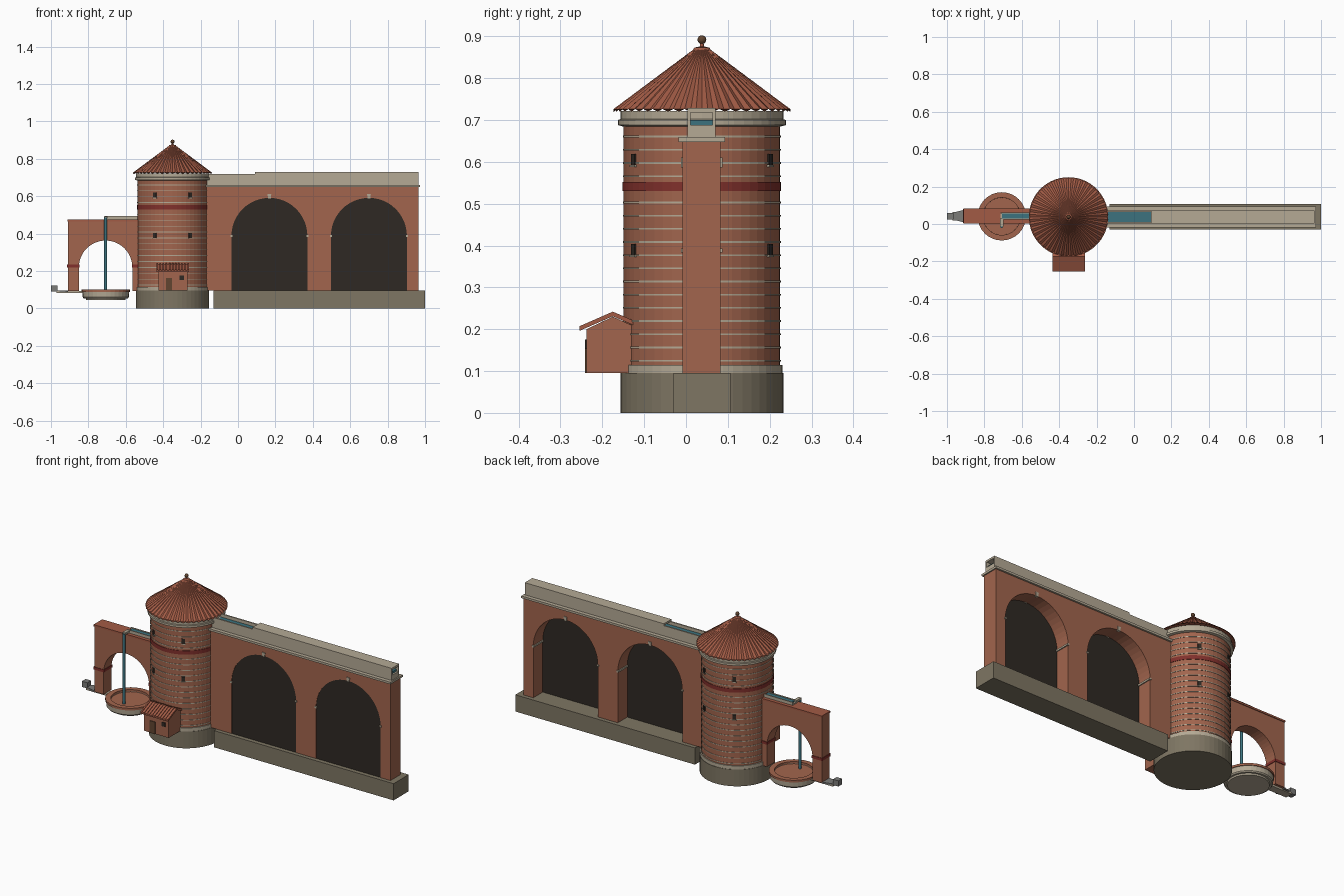
import bpy, bmesh, math
from math import sin, cos, pi

if "Cube" in bpy.data.objects:
    bpy.data.objects.remove(bpy.data.objects["Cube"])

def material(name, rgb):
    m = bpy.data.materials.new(name)
    m.diffuse_color = (*rgb, 1)
    m.use_nodes = True
    m.node_tree.nodes["Principled BSDF"].inputs["Base Color"].default_value = m.diffuse_color
    return m

BRICK = material("brick", (0.36, 0.13, 0.075))
TILE = material("roof_tile", (0.36, 0.105, 0.06))
STONE = material("stone", (0.46, 0.40, 0.30))
BASE = material("base_stone", (0.21, 0.18, 0.125))
DARK = material("dark", (0.028, 0.022, 0.017))
RED = material("red_band", (0.22, 0.03, 0.025))
WATER = material("water", (0.045, 0.17, 0.21))
GREY = material("grey_metal", (0.2, 0.2, 0.19))
WOOD = material("wood", (0.12, 0.06, 0.03))
TX, TY = -0.35, 0.038          # tower axis

def finish(name, bm, mat):
    bmesh.ops.recalc_face_normals(bm, faces=bm.faces)
    me = bpy.data.meshes.new(name)
    bm.to_mesh(me)
    bm.free()
    me.materials.append(mat)
    ob = bpy.data.objects.new(name, me)
    bpy.context.collection.objects.link(ob)
    return ob

def prism(name, pts, axis, a, b, mat):
    """Extrude a 2D outline along an axis from a to b."""
    place = {'x': lambda p, t: (t, p[0], p[1]),
             'y': lambda p, t: (p[0], t, p[1]),
             'z': lambda p, t: (p[0], p[1], t)}[axis]
    bm = bmesh.new()
    lo = [bm.verts.new(place(p, a)) for p in pts]
    hi = [bm.verts.new(place(p, b)) for p in pts]
    bm.faces.new(lo)
    bm.faces.new(hi)
    for i in range(len(pts)):
        j = (i + 1) % len(pts)
        bm.faces.new((lo[i], lo[j], hi[j], hi[i]))
    return finish(name, bm, mat)

def box(name, x, y, z, mat):
    return prism(name, [(x[0], y[0]), (x[1], y[0]), (x[1], y[1]), (x[0], y[1])], 'z', *z, mat)

def lathe(name, profile, mat, cx=TX, cy=TY, n=48, wave=0.0):
    """Revolve (radius, z) points; wave raises every other column to make ribs."""
    bm = bmesh.new()
    rings = []
    for r, z in profile:
        rings.append([bm.verts.new((cx + r * cos(2 * pi * i / n), cy + r * sin(2 * pi * i / n),
                                    z + wave * r * (i % 2))) for i in range(n)])
    for a, b in zip(rings, rings[1:]):
        for i in range(n):
            j = (i + 1) % n
            bm.faces.new((a[i], a[j], b[j], b[i]))
    bm.faces.new(rings[0])
    bm.faces.new(rings[-1])
    return finish(name, bm, mat)

def arc(c, r, z, n=24):
    return [(c - r * cos(pi * i / n), z + r * sin(pi * i / n)) for i in range(n + 1)]

def arch_wall(name, x, y, z, arches, mat):
    pts = [(x[0], z[0])]
    for c, r, s in arches:
        pts += [(c - r, z[0])] + arc(c, r, s) + [(c + r, z[0])]
    pts += [(x[1], z[0]), (x[1], z[1]), (x[0], z[1])]
    return prism(name, pts, 'y', *y, mat)

# Tower drum
lathe("tower_base", [(0.195, 0), (0.195, 0.095)], BASE)
lathe("tower_plinth", [(0.193, 0.095), (0.193, 0.115)], STONE)
lathe("tower_body", [(0.187, 0.115), (0.187, 0.69)], BRICK)
for i in range(18):
    z = 0.125 + i * 0.0315
    if not 0.525 < z < 0.555:
        lathe(f"stone_course_{i}", [(0.189, z - 0.002), (0.189, z + 0.002)], STONE)
lathe("tower_red_band", [(0.1895, 0.53), (0.1895, 0.552)], RED)
lathe("tower_cornice", [(0.19, 0.685), (0.201, 0.688), (0.201, 0.7), (0.195, 0.702), (0.195, 0.722)], STONE)

# Ribbed conical roof in overlapping rows, and finial
rows, profile = 9, []
for k in range(rows):
    t0, t1 = k / rows, (k + 1) / rows
    profile += [(0.212 - 0.194 * t0, 0.72 + 0.15 * t0),
                (0.212 - 0.194 * t1 - 0.002, 0.72 + 0.15 * t1 + 0.001)]
lathe("tower_roof", profile, TILE, n=96, wave=0.03)
lathe("roof_cap", [(0.022, 0.866), (0.018, 0.873), (0.005, 0.876), (0.004, 0.886)], TILE, n=16)
bm = bmesh.new()
bmesh.ops.create_uvsphere(bm, u_segments=16, v_segments=10, radius=0.0105)
finish("roof_finial", bm, WOOD).location = (TX, TY, 0.892)

# Slit windows, four around at two heights
for i, deg in enumerate((60, 120, 240, 300)):
    a = math.radians(deg)
    for z in (0.39, 0.605):
        for nm, w, z0, z1, d, m in (("slit_window", 0.009, -0.013, 0.014, 0.191, DARK),
                                    ("window_sill", 0.011, -0.017, -0.013, 0.193, STONE)):
            ob = box(f"{nm}_{i}_{z}", (0.175, d), (-w, w), (z + z0, z + z1), m)
            ob.location = (TX, TY, 0)
            ob.rotation_euler.z = a

# Aqueduct wall with two blind arches
ARCHES = [(0.168, 0.203, 0.388), (0.70, 0.203, 0.388)]
box("aqueduct_base", (-0.13, 1.0), (-0.03, 0.106), (0, 0.095), BASE)
arch_wall("aqueduct_wall", (-0.2, 0.965), (-0.008, 0.083), (0.095, 0.65), ARCHES, BRICK)
box("aqueduct_cornice", (-0.18, 0.972), (-0.018, 0.093), (0.648, 0.66), STONE)
for i, (c, r, s) in enumerate(ARCHES):
    prism(f"arch_panel_{i}", [(c - r, 0.095)] + arc(c, r, s) + [(c + r, 0.095)], 'y', -0.006, -0.002, DARK)
    top = s + r
    for side, y in (("front", (-0.012, 0.0)), ("back", (0.075, 0.087))):
        prism(f"keystone_{side}_{i}", [(c - 0.007, top - 0.004), (c + 0.007, top - 0.004),
                                       (c + 0.01, top + 0.02), (c - 0.01, top + 0.02)], 'y', *y, STONE)
    for sg in (-1, 1):
        e = c + sg * r
        box(f"impost_{i}_{sg}", (e - 0.006, e + 0.006), (-0.012, 0.087), (s - 0.005, s + 0.005), STONE)

# Water channel on top, covered from x = 0.09
prism("channel", [(0.003, 0.66), (0.071, 0.66), (0.071, 0.718), (0.063, 0.718), (0.063, 0.688),
                  (0.011, 0.688), (0.011, 0.718), (0.003, 0.718)], 'x', -0.2, 0.965, STONE)
box("channel_water", (-0.2, 0.955), (0.011, 0.063), (0.688, 0.7), WATER)
box("channel_cover", (0.09, 0.965), (0.003, 0.071), (0.718, 0.729), STONE)

# Small fountain arch on the left
arch_wall("fountain_wall", (-0.91, -0.52), (0.008, 0.078), (0.093, 0.468), [(-0.708, 0.143, 0.22)], BRICK)
box("fountain_wall_cap", (-0.912, -0.53), (0.004, 0.082), (0.466, 0.476), TILE)
for i, x in enumerate(((-0.914, -0.848), (-0.568, -0.53))):
    box(f"pier_red_band_{i}", x, (0.005, 0.081), (0.22, 0.235), RED)

# Feed gutter, spout and falling water
prism("gutter", [(0.024, 0.476), (0.062, 0.476), (0.062, 0.493), (0.056, 0.493), (0.056, 0.484),
                 (0.03, 0.484), (0.03, 0.493), (0.024, 0.493)], 'x', -0.715, -0.52, STONE)
box("gutter_water", (-0.705, -0.52), (0.03, 0.056), (0.484, 0.489), WATER)
box("spout", (-0.717, -0.699), (-0.014, 0.03), (0.48, 0.492), STONE)
lathe("falling_water", [(0.008, 0.085), (0.008, 0.485)], WATER, -0.708, -0.013, 12)

# Round basin
BX, BY = -0.707, 0.041
lathe("basin_foot", [(0.105, 0.046), (0.108, 0.056)], STONE, BX, BY, 32)
lathe("basin", [(0.118, 0.054), (0.123, 0.06), (0.125, 0.09), (0.1, 0.09), (0.098, 0.07)], STONE, BX, BY, 32)
lathe("basin_rim", [(0.1, 0.088), (0.129, 0.088), (0.129, 0.1), (0.1, 0.1), (0.1, 0.078)], BRICK, BX, BY, 32)
lathe("basin_water", [(0.1, 0.075), (0.1, 0.085)], WATER, BX, BY, 32)

# Overflow chute at the far left
box("overflow_slab", (-0.97, -0.82), (0.02, 0.064), (0.083, 0.094), STONE)
prism("overflow_chute", [(-0.97, 0.024), (-0.97, 0.06), (-0.91, 0.075), (-0.91, 0.009)], 'z', 0.088, 0.097, GREY)
box("overflow_block", (-1.0, -0.966), (0.025, 0.059), (0.09, 0.122), GREY)

# Gate house in front of the tower
HX0, HX1 = -0.425, -0.27
prism("house_body", [(-0.238, 0.095), (-0.12, 0.095), (-0.12, 0.205), (-0.175, 0.23), (-0.238, 0.2)],
      'x', HX0, HX1, BRICK)
SLOPE = [(-0.255, 0.196), (-0.175, 0.231), (-0.115, 0.205), (-0.115, 0.212), (-0.175, 0.238), (-0.255, 0.203)]
prism("house_roof", SLOPE, 'x', -0.436, -0.263, TILE)
for i in range(11):
    x = -0.436 + i * 0.0165
    prism(f"house_roof_rib_{i}", [(y, z + 0.004) for y, z in SLOPE], 'x', x, x + 0.008, TILE)
box("house_door", (-0.386, -0.353), (-0.242, -0.23), (0.095, 0.164), WOOD)
box("house_window", (-0.312, -0.29), (-0.242, -0.23), (0.153, 0.176), DARK)
